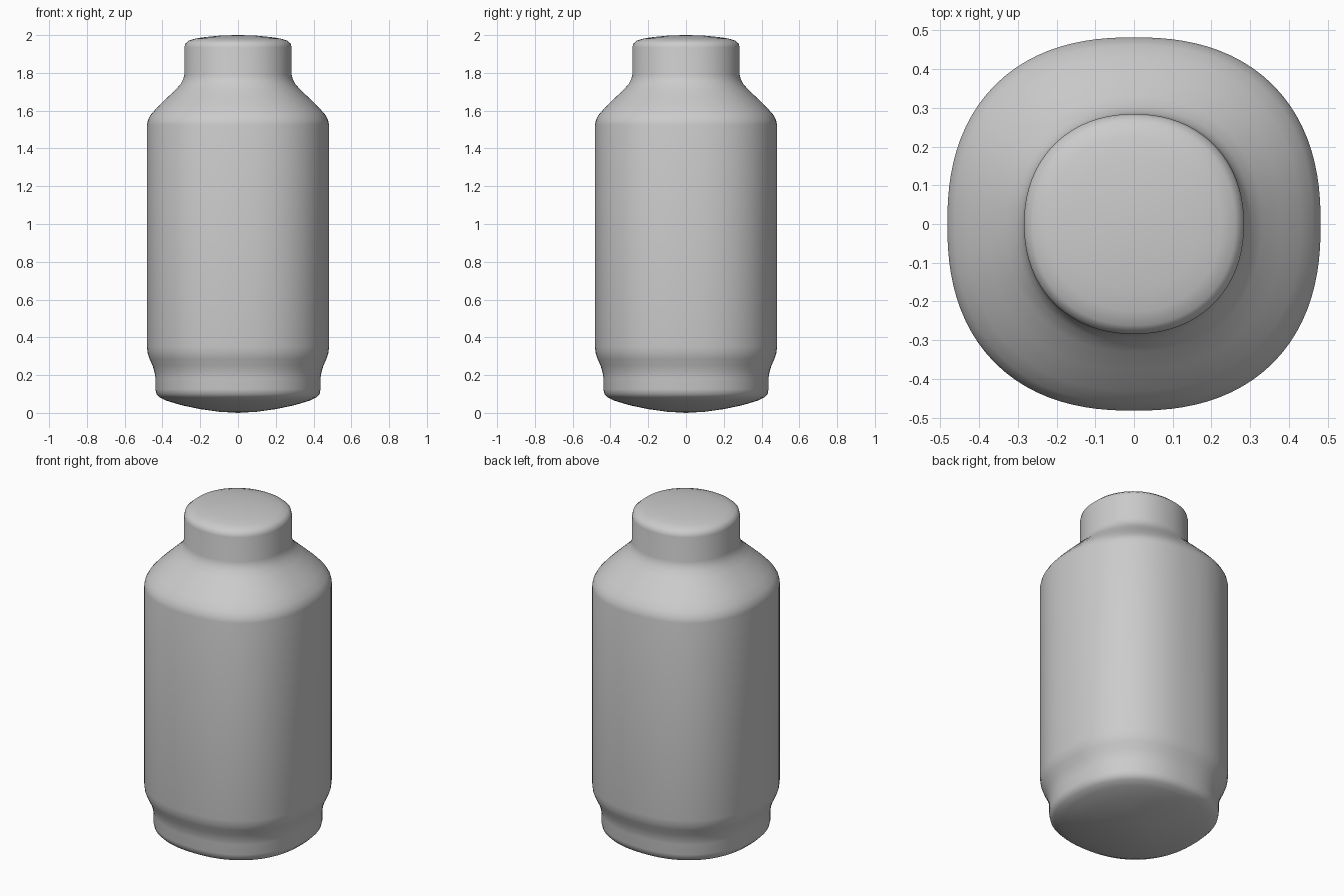
import bpy, bmesh, math

if "Cube" in bpy.data.objects:
    bpy.data.objects.remove(bpy.data.objects["Cube"])

SIDES = 96

# Half profile: (radius, height), bottom to top
PROFILE = [
    (0.10, 0.006), (0.20, 0.020), (0.30, 0.041), (0.38, 0.065), (0.415, 0.082),
    (0.432, 0.10), (0.437, 0.125), (0.437, 0.185), (0.442, 0.215), (0.452, 0.25),
    (0.468, 0.285), (0.478, 0.315), (0.482, 0.35), (0.482, 1.525), (0.477, 1.55),
    (0.462, 1.578), (0.43, 1.615), (0.38, 1.664), (0.33, 1.711), (0.303, 1.742),
    (0.29, 1.767), (0.284, 1.79), (0.284, 1.935), (0.279, 1.955), (0.262, 1.97),
    (0.225, 1.982), (0.17, 1.990), (0.09, 1.998),
]


def ring(bm, radius, z):
    """Slightly squared circle, squarer on the body than on the neck."""
    n = 2.15 + 0.2 * min(1, max(0, (radius - 0.28) / 0.2))
    verts = []
    for i in range(SIDES):
        a = 2 * math.pi * i / SIDES
        c, s = math.cos(a), math.sin(a)
        r = radius / (abs(c) ** n + abs(s) ** n) ** (1 / n)
        verts.append(bm.verts.new((r * c, r * s, z)))
    return verts


# Jar body with base, shoulder, neck and domed lid in one skin
bm = bmesh.new()
rings = [ring(bm, r, z) for r, z in PROFILE]
for low, high in zip(rings, rings[1:]):
    for i in range(SIDES):
        j = (i + 1) % SIDES
        bm.faces.new((low[i], low[j], high[j], high[i]))

# Close both domes at a centre point
for loop, z in ((rings[0], 0.0), (rings[-1], 2.0)):
    tip = bm.verts.new((0, 0, z))
    for i in range(SIDES):
        bm.faces.new((loop[i], loop[(i + 1) % SIDES], tip))
bmesh.ops.recalc_face_normals(bm, faces=bm.faces)

mesh = bpy.data.meshes.new("bottle")
bm.to_mesh(mesh)
bm.free()
bottle = bpy.data.objects.new("bottle", mesh)
bpy.context.collection.objects.link(bottle)

# Smooth shading
bpy.context.view_layer.objects.active = bottle
bottle.select_set(True)
bpy.ops.object.shade_smooth_by_angle(angle=math.radians(40))
